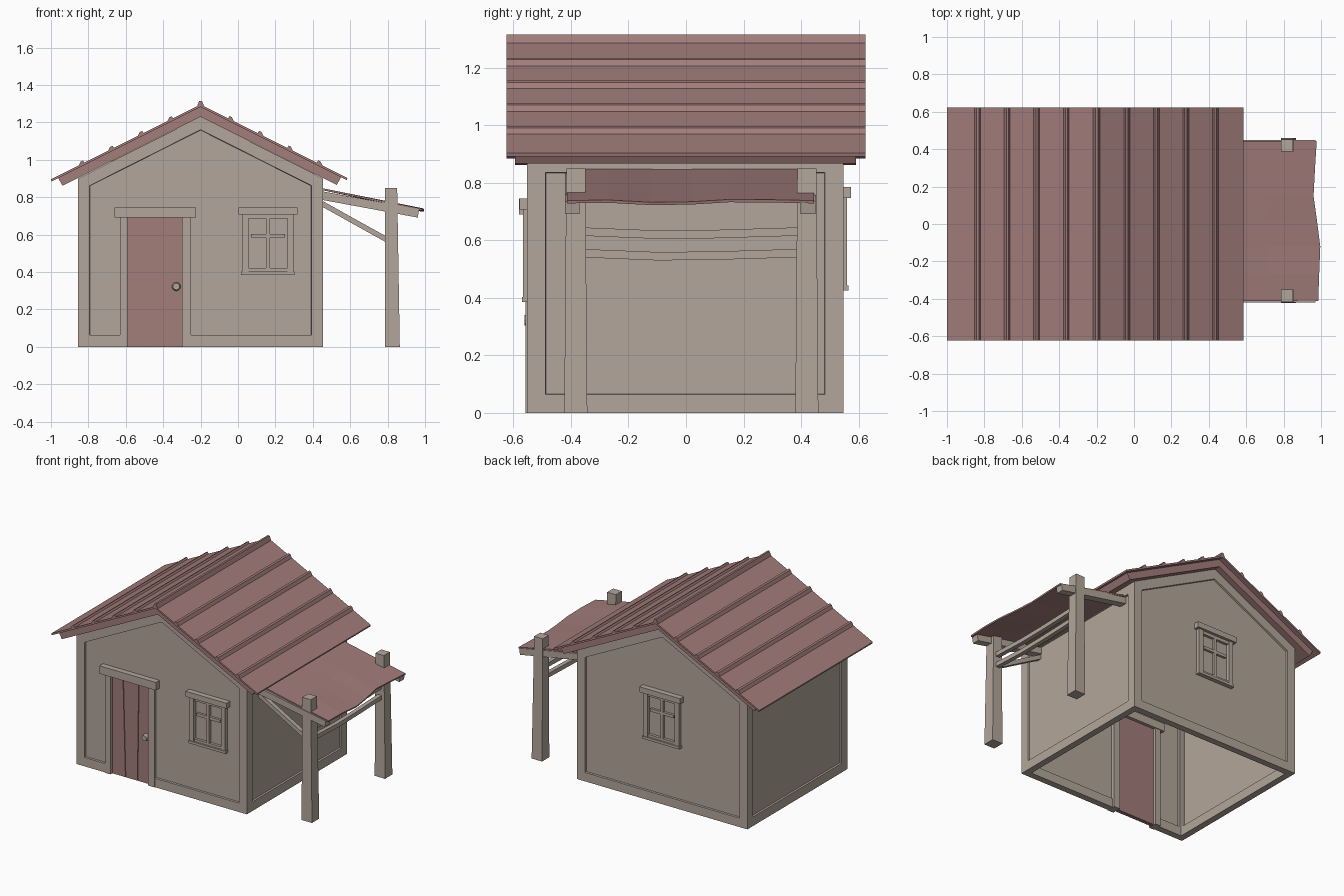
import bpy, bmesh
from mathutils import Vector

cube = bpy.data.objects.get("Cube")
if cube:
    bpy.data.objects.remove(cube)


def material(name, rgb):
    m = bpy.data.materials.new(name)
    m.use_nodes = True
    m.diffuse_color = (*rgb, 1)
    m.node_tree.nodes["Principled BSDF"].inputs["Base Color"].default_value = (*rgb, 1)
    return m


BEIGE = material("beige wood", (0.45, 0.38, 0.325))
RED = material("dusty red", (0.36, 0.205, 0.195))


def finish(name, bm, mat):
    bmesh.ops.recalc_face_normals(bm, faces=bm.faces)
    me = bpy.data.meshes.new(name)
    bm.to_mesh(me)
    bm.free()
    me.materials.append(mat)
    ob = bpy.data.objects.new(name, me)
    bpy.context.collection.objects.link(ob)
    return ob


def prism(name, pts, axis, lo, hi, mat, inset=0.0, depth=0.0):
    """Extrude a profile along x (yz points) or y (xz points), with optional recessed ends."""
    bm = bmesh.new()

    def place(p, t):
        return (t, p[0], p[1]) if axis == "x" else (p[0], t, p[1])
    a = [bm.verts.new(place(p, lo)) for p in pts]
    b = [bm.verts.new(place(p, hi)) for p in pts]
    ends = [bm.faces.new(a), bm.faces.new(b)]
    n = len(pts)
    for i in range(n):
        j = (i + 1) % n
        bm.faces.new((a[i], a[j], b[j], b[i]))
    bmesh.ops.recalc_face_normals(bm, faces=bm.faces)
    if inset:
        for f in ends:
            bmesh.ops.inset_region(bm, faces=[f], thickness=inset, use_even_offset=True)
            # a second tiny inset makes the step steep
            bmesh.ops.inset_region(bm, faces=[f], thickness=0.002, depth=-depth,
                                   use_even_offset=True)
    return finish(name, bm, mat)


def box(name, x, y, z, mat=BEIGE):
    return prism(name, [(x[0], z[0]), (x[1], z[0]), (x[1], z[1]), (x[0], z[1])],
                 "y", y[0], y[1], mat)


def strip(name, p, q, width, y, mat=BEIGE):
    """Sloping board between two xz points."""
    p, q = Vector(p), Vector(q)
    d = (q - p).normalized()
    n = Vector((-d.y, d.x)) * width / 2
    return prism(name, [p - n, q - n, q + n, p + n], "y", y[0], y[1], mat)


# House walls
LEFT, RIGHT, FRONT, BACK, RIDGE = -0.855, 0.455, -0.553, 0.547, -0.2
EAVE, PEAK, THICK = 0.9, 1.23, 0.045
gable = [(LEFT, 0), (RIGHT, 0), (RIGHT, EAVE), (RIDGE, PEAK), (LEFT, EAVE)]
side = [(FRONT, 0), (BACK, 0), (BACK, EAVE), (FRONT, EAVE)]
front_wall = prism("front_wall", gable, "y", FRONT, FRONT + THICK, BEIGE, 0.062, 0.012)
prism("back_wall", gable, "y", BACK - THICK, BACK, BEIGE, 0.062, 0.012)
prism("right_wall", side, "x", RIGHT - THICK, RIGHT, BEIGE, 0.064, 0.012)
prism("left_wall", side, "x", LEFT, LEFT + THICK, BEIGE, 0.064, 0.012)

# Door opening
cutter = box("door_cutter", (-0.61, -0.28), (-0.7, -0.4), (-0.1, 0.7))
cutter.hide_render = True
cutter.hide_set(True)
cutter.display_type = "WIRE"
cut = front_wall.modifiers.new("door opening", "BOOLEAN")
cut.object = cutter
cut.operation = "DIFFERENCE"

# Door planks, posts, lintel and knob
seams = [(-0.59, -0.59), (-0.488, -0.507), (-0.396, -0.386), (-0.3, -0.3)]
for i in range(3):
    (b0, t0), (b1, t1) = seams[i], seams[i + 1]
    g = 0.002
    prism(f"door_plank_{i + 1}", [(b0 + g, 0), (b1 - g, 0), (t1 - g, 0.7), (t0 + g, 0.7)],
          "y", -0.537, -0.515, RED)
box("door_backing", (-0.59, -0.3), (-0.53, -0.512), (0.002, 0.7), RED)
for tag, x in (("left", (-0.3, -0.252)), ("right", (-0.632, -0.59))):
    box(f"door_post_{tag}", x, (-0.558, -0.495), (0, 0.7))
box("door_lintel", (-0.66, -0.225), (-0.58, -0.49), (0.69, 0.745))

bm = bmesh.new()
bmesh.ops.create_cone(bm, cap_ends=True, segments=12, radius1=0.024, radius2=0.018, depth=0.026)
for v in bm.verts:
    v.co = Vector((v.co.x - 0.33, -0.548 - v.co.z, v.co.y + 0.322))
finish("door_knob", bm, BEIGE)


# Windows
def window(tag, cx, z, wall, out):
    def part(name, x0, x1, z0, z1, proud):
        ys = sorted((wall - out * 0.02, wall + out * proud))
        box(f"{tag}_window_{name}", (cx + x0, cx + x1), ys, (z + z0, z + z1))
    for s, n in ((-1, "stile_a"), (1, "stile_b")):
        x = sorted((s * 0.105, s * 0.138))
        part(n, x[0], x[1], 0.01, 0.33, 0.013)
    part("top_rail", -0.105, 0.105, 0.30, 0.33, 0.006)
    part("bottom_rail", -0.105, 0.105, 0.01, 0.035, 0.006)
    part("upright_bar", -0.01, 0.01, 0.02, 0.32, 0.006)
    part("cross_bar", -0.09, 0.09, 0.198, 0.218, 0.004)
    part("lintel", -0.157, 0.157, 0.322, 0.36, 0.026)
    part("sill", -0.143, 0.143, 0, 0.018, 0.017)


window("front", 0.16, 0.385, FRONT, -1)
window("back", RIDGE, 0.425, BACK, 1)


# Roof: lower boards, thin upper sheet and battens
def roof_layer(name, top, bottom, reach_top, reach_bottom, y):
    pts = [(RIDGE - reach_top[0], top - 0.5 * reach_top[0]), (RIDGE, top),
           (RIDGE + reach_top[1], top - 0.5 * reach_top[1]),
           (RIDGE + reach_bottom[1], bottom - 0.5 * reach_bottom[1]), (RIDGE, bottom),
           (RIDGE - reach_bottom[0], bottom - 0.5 * reach_bottom[0])]
    prism(name, pts, "y", y[0], y[1], RED)


Y = (-0.623, 0.623)
roof_layer("roof_boards", 1.284, PEAK, (0.762, 0.752), (0.738, 0.728), (-0.595, 0.59))
roof_layer("roof_sheet", 1.295, 1.282, (0.8, 0.785), (0.797, 0.782), Y)
for s, tag in ((-1, "left"), (1, "right")):
    for i in range(4):
        d = 0.163 + 0.158 * i
        profile = [(-0.018, -0.004), (-0.008, 0.016), (0.004, 0.016), (0.018, -0.004)]
        pts = [(RIDGE + s * (d + u), 1.295 - 0.5 * (d + u) + h) for u, h in profile]
        prism(f"roof_batten_{tag}_{i + 1}", pts, "y", *Y, RED)
prism("ridge_cap", [(RIDGE - 0.02, 1.283), (RIDGE + 0.02, 1.283),
                    (RIDGE + 0.007, 1.315), (RIDGE - 0.007, 1.315)], "y", *Y, RED)

# Lean-to posts, tapered towards the top
for tag, y in (("front", -0.383), ("back", 0.42)):
    bm = bmesh.new()
    bmesh.ops.create_cube(bm, size=1)
    for v in bm.verts:
        top = v.co.z > 0
        w = 0.066 if top else 0.08
        v.co = Vector(((0.818 if top else 0.825) + v.co.x * w, y + v.co.y * w,
                       0.85 if top else 0))
    finish(f"{tag}_post", bm, BEIGE)

# Lean-to beams and brace
for tag, y in (("front", (-0.42, -0.37)), ("back", (0.398, 0.45))):
    strip(f"{tag}_beam", (0.43, 0.812), (0.965, 0.713), 0.045, y)
strip("front_brace", (0.43, 0.776), (0.8, 0.57), 0.028, (-0.405, -0.375))

# Sagging rails between the posts
for tag, z in (("upper", 0.625), ("lower", 0.55)):
    top = [(-0.37, z + 0.02), (-0.1, z + 0.009), (0.1, z + 0.011), (0.4, z + 0.02)]
    low = [(y, h - 0.029) for y, h in reversed(top)]
    prism(f"{tag}_rail", top + low, "x", 0.805, 0.835, BEIGE)

# Awning sheet with an uneven outer edge
bm = bmesh.new()
edge = [(-0.413, 0.985), (-0.27, 0.99), (-0.12, 0.996), (0.02, 0.978), (0.15, 0.96),
        (0.3, 0.968), (0.445, 0.977)]
wave = (0, 0.002, -0.006, -0.004, 0.004, 0.003, 0)
rows = []
for (y, x_end), w in zip(edge, wave):
    rows.append([bm.verts.new((0.44 + t * (x_end - 0.44), y, 0.85 - 0.112 * t + w * t))
                 for t in (0, 0.5, 1)])
for a, b in zip(rows, rows[1:]):
    for i in range(2):
        bm.faces.new((a[i], a[i + 1], b[i + 1], b[i]))
awning = finish("awning_sheet", bm, RED)
solid = awning.modifiers.new("thickness", "SOLIDIFY")
solid.thickness = 0.01
